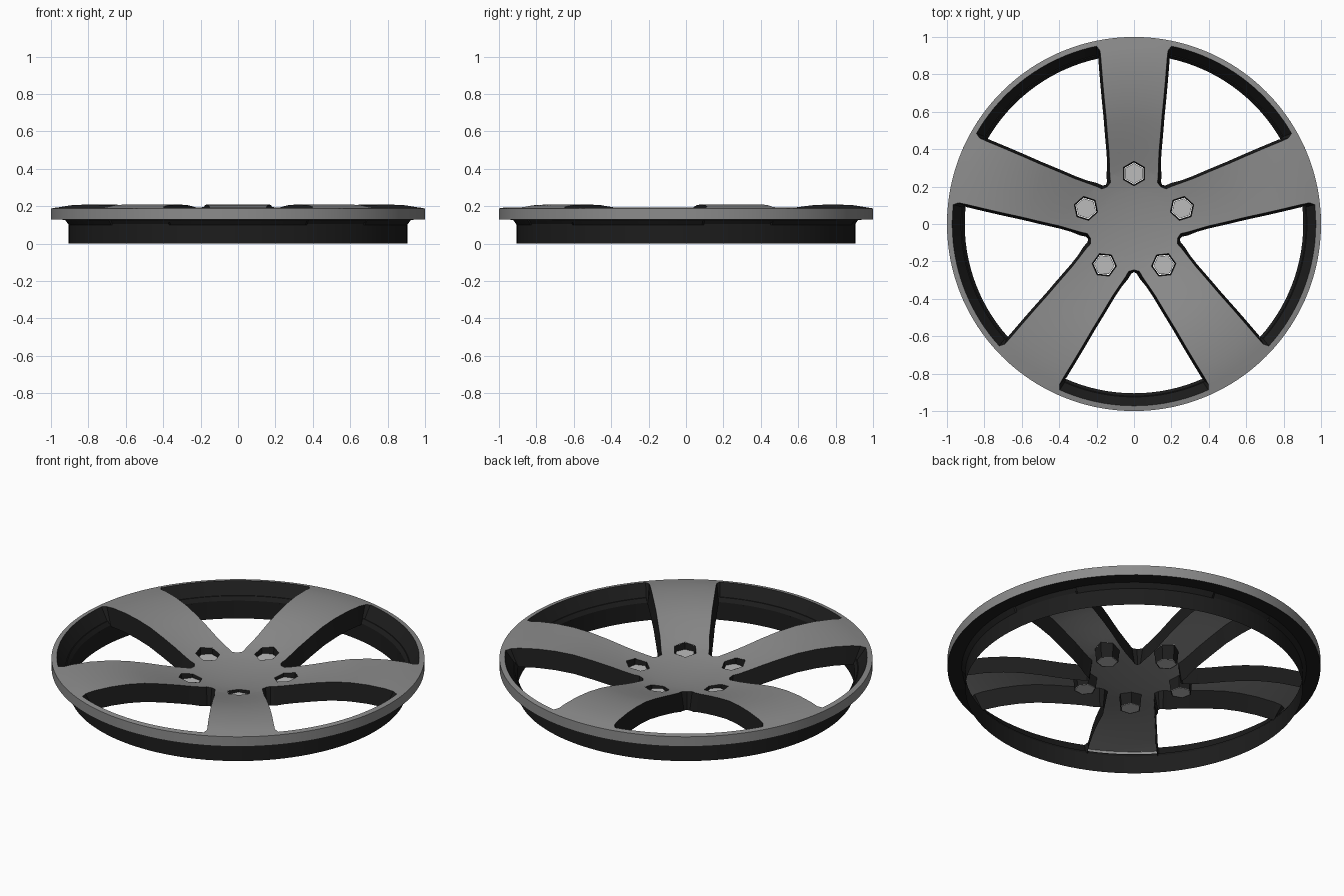
import bpy, bmesh
from math import sin, cos, asin, pi, radians, dist
from mathutils import Vector

if "Cube" in bpy.data.objects:
    bpy.data.objects.remove(bpy.data.objects["Cube"])

SECT = 2 * pi / 5
HALF = SECT / 2
LIP = 0.972
DISH = [(0, .085), (.1, .087), (.2, .097), (.3, .115), (.4, .143), (.5, .170),
        (.6, .193), (.7, .206), (.8, .21), (.9, .205), (LIP, .193), (1, .188)]
WIDTH = [(.285, .129), (.4, .133), (.5, .142), (.6, .150), (.7, .160), (.8, .169),
         (.9, .177), (.945, .182), (LIP, .200)]


def interp(table, x):
    for (x0, y0), (x1, y1) in zip(table, table[1:]):
        if x <= x1:
            return y0 + (y1 - y0) * (x - x0) / (x1 - x0)
    return table[-1][1]


def dish(r):
    return interp(DISH, r)


def polar(r, a, z):
    return Vector((r * cos(a), r * sin(a), z))


def spoke_angle(r):
    # half angle of a spoke at radius r; the full sector inside the hub
    if r < .25:
        return HALF
    if r < .284:
        return radians(29.5)
    return asin(interp(WIDTH, r) / r)


def material(name, v):
    m = bpy.data.materials.new(name)
    m.diffuse_color = (v, v, v, 1)
    m.use_nodes = True
    m.node_tree.nodes["Principled BSDF"].inputs["Base Color"].default_value = m.diffuse_color
    return m


SILVER = material("silver", .26)
DARK = material("dark", .012)
BOLT = material("bolt_metal", .5)


def grid(bm, rows, closed=False):
    vs = [[bm.verts.new(p) for p in row] for row in rows]
    for a, b in zip(vs, vs[1:]):
        n = len(a)
        for i in range(n if closed else n - 1):
            j = (i + 1) % n
            bm.faces.new((a[i], b[i], b[j], a[j]))


def finish(name, bm, mat, angle=30):
    bmesh.ops.remove_doubles(bm, verts=bm.verts, dist=1e-4)
    me = bpy.data.meshes.new(name)
    bm.to_mesh(me)
    bm.free()
    me.materials.append(mat)
    me.shade_smooth()
    me.set_sharp_from_angle(angle=radians(angle))
    ob = bpy.data.objects.new(name, me)
    bpy.context.collection.objects.link(ob)
    return ob


def hexagon(c, R, a, z=None):
    pts = []
    for i in range(6):
        t = a + i * pi / 3
        p = Vector((c.x + R * cos(t), c.y + R * sin(t), 0))
        p.z = dish(p.length) if z is None else z
        pts.append(p)
    return pts


def arc(n, t):
    return [t * (2 * i / n - 1) for i in range(n + 1)]


# Dished face: hub and five spokes, plus the thin lip across each window
ROWS = [0, .06, .12, .18, .21, .245, .255, .285, .34, .4, .45, .5, .55, .6, .65,
        .7, .75, .8, .85, .9, .945, LIP, 1]
bolt_angles = [pi / 2 + k * SECT for k in range(5)]
bm = bmesh.new()
for a in bolt_angles:
    rows = []
    for r in ROWS:
        ph = spoke_angle(LIP if r > LIP else r)
        rows.append([polar(r, a + t, dish(r)) for t in arc(10, ph)])
    grid(bm, rows)
    t0 = HALF - spoke_angle(LIP)
    grid(bm, [[polar(r, a + HALF + t, dish(r)) for t in arc(20, t0)] for r in (LIP, 1)])
bmesh.ops.remove_doubles(bm, verts=bm.verts, dist=1e-4)

# Hexagonal bolt holes cut into the face
R_HOLE = .066
AP = R_HOLE * cos(pi / 6)
for a in bolt_angles:
    c = polar(.27, a, 0)
    dirs = [Vector((cos(a + pi / 6 + i * pi / 3), sin(a + pi / 6 + i * pi / 3), 0))
            for i in range(6)]
    for d in dirs:
        fs = [f for f in bm.faces
              if dist(f.calc_center_median().xy, c.xy) < .11]
        geom = list({e for f in fs for e in f.edges} | {v for f in fs for v in f.verts}) + fs
        bmesh.ops.bisect_plane(bm, geom=geom, plane_co=c + d * AP, plane_no=d, dist=1e-5)
    inside = [f for f in bm.faces
              if all((f.calc_center_median() - c).dot(d) < AP - 1e-5 for d in dirs)]
    bmesh.ops.delete(bm, geom=inside, context='FACES')
finish("wheel_face", bm, SILVER, 40)

# Window walls: spoke sides, hub ends and the slope down to the barrel
bm = bmesh.new()
side = [r for r in ROWS if .245 <= r <= LIP]
for a in bolt_angles:
    mid = a + HALF
    right = [(r, HALF - spoke_angle(r)) for r in side]
    right[0] = (.245, 0)
    t0 = right[-1][1]
    loop = [(r, -t) for r, t in right]
    loop += [(LIP, t) for t in arc(20, t0)[1:-1]]
    loop += [(r, t) for r, t in reversed(right)]
    top, low = [], []
    for r, t in loop:
        top.append(polar(r, mid + t, dish(r)))
        shift = min(abs(t), .014 / r) * (1 if t < 0 else -1)
        if r == LIP:
            shift = -t * .03
        r2 = min(r + (.012 if r < .29 else 0), .905)
        z = .1 if r2 > .9 else dish(r) - .105
        low.append(polar(r2, mid + t + shift, z))
    grid(bm, [top, low])
finish("window_walls", bm, DARK)


def lathe(name, profile, mat, n=120):
    b = bmesh.new()
    grid(b, [[polar(r, pi / 2 + i * 2 * pi / n, z) for i in range(n)] for r, z in profile], True)
    bmesh.ops.recalc_face_normals(b, faces=b.faces)
    return finish(name, b, mat)


# Outer lip edge and the dark barrel behind it
lathe("rim_edge", [(1, .188), (1, .13)], SILVER)
lathe("rim_barrel", [(1, .13), (.92, .127), (.905, .105), (.905, 0)], DARK)

# Dark hexagonal sleeves with a bright bolt in each
for k, a in enumerate(bolt_angles):
    c = polar(.27, a, 0)
    bm = bmesh.new()
    grid(bm, [hexagon(c, R_HOLE, a), hexagon(c, .059, a, .035)], True)
    finish(f"bolt_sleeve_{k + 1}", bm, DARK)
    bm = bmesh.new()
    grid(bm, [hexagon(c, .055, a, .035), hexagon(c, .055, a, .088)], True)
    bmesh.ops.holes_fill(bm, edges=bm.edges)
    bmesh.ops.recalc_face_normals(bm, faces=bm.faces)
    finish(f"bolt_{k + 1}", bm, BOLT)
